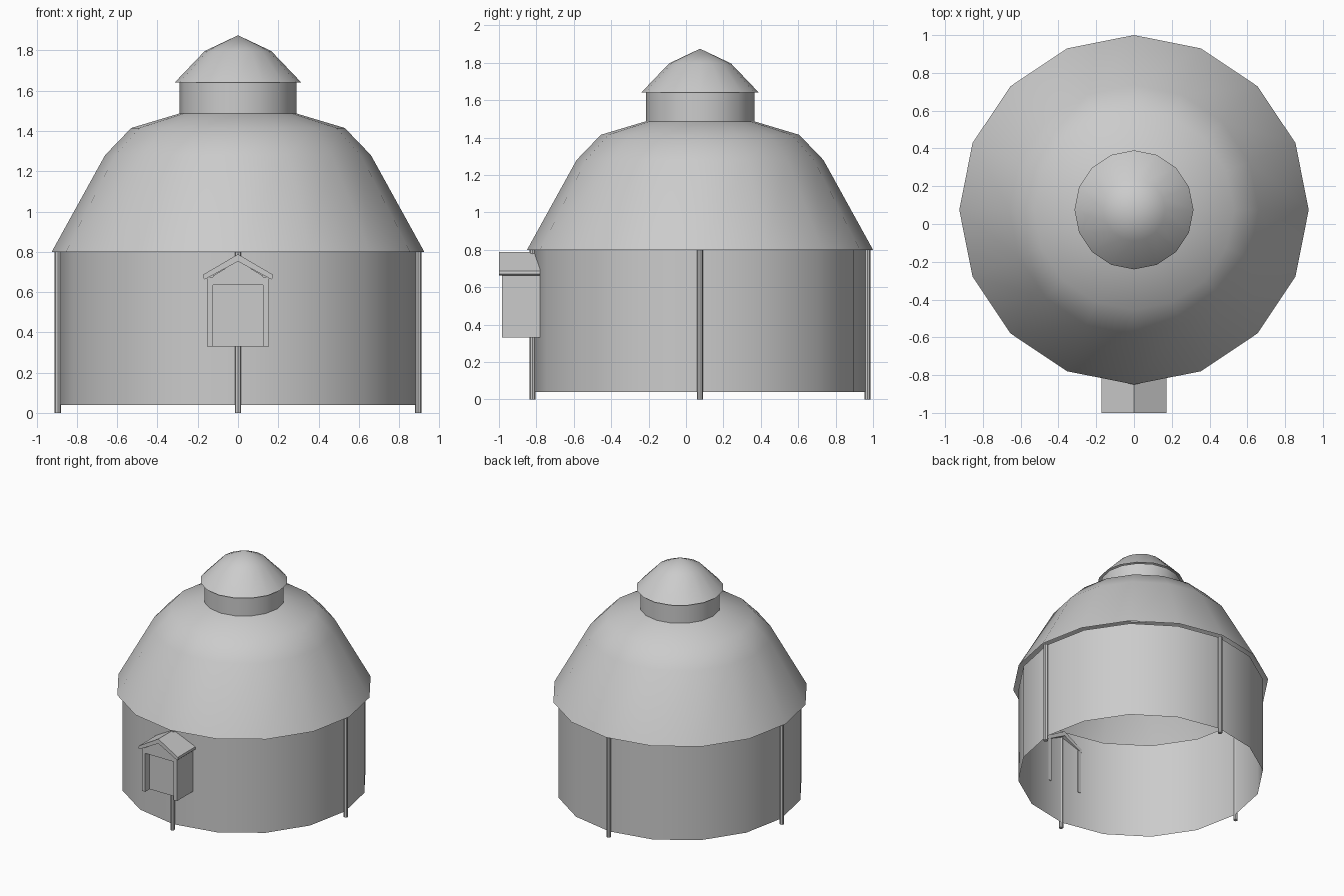
import bpy, math

if "Cube" in bpy.data.objects:
    bpy.data.objects.remove(bpy.data.objects["Cube"])

CY = 0.075      # centre of the round building
SIDES = 16


def make(name, verts, faces, smooth=True):
    me = bpy.data.meshes.new(name)
    me.from_pydata(verts, [], faces)
    me.update()
    ob = bpy.data.objects.new(name, me)
    bpy.context.collection.objects.link(ob)
    if smooth:
        bpy.ops.object.select_all(action='DESELECT')
        bpy.context.view_layer.objects.active = ob
        ob.select_set(True)
        bpy.ops.object.shade_smooth_by_angle(angle=math.radians(42))
    return ob


def lathe(name, profile, cx=0.0, cy=CY, n=SIDES, caps=False):
    """Turn an (r, z) profile listed bottom to top; r = 0 makes a tip."""
    verts, faces, rings = [], [], []
    for r, z in profile:
        if r == 0:
            rings.append([len(verts)] * n)
            verts.append((cx, cy, z))
        else:
            rings.append(list(range(len(verts), len(verts) + n)))
            for i in range(n):
                a = 2 * math.pi * i / n
                verts.append((cx + r * math.cos(a), cy + r * math.sin(a), z))
    for lo, hi in zip(rings, rings[1:]):
        for i in range(n):
            j = (i + 1) % n
            if hi[i] == hi[j]:
                faces.append((lo[i], lo[j], hi[i]))
            else:
                faces.append((lo[i], lo[j], hi[j], hi[i]))
    if caps:
        faces += [rings[0][::-1], rings[-1]]
    return make(name, verts, faces)


def extrude_y(name, outline, y0, y1):
    """Prism from an (x, z) outline, counter-clockwise seen from the front."""
    n = len(outline)
    verts = [(x, y, z) for y in (y0, y1) for x, z in outline]
    faces = [list(range(n)), list(range(2 * n - 1, n - 1, -1))]
    faces += [(i, i + n, (i + 1) % n + n, (i + 1) % n) for i in range(n)]
    return make(name, verts, faces, smooth=False)


# round body, open underneath
lathe("wall", [(0.887, 0.04), (0.887, 0.80)])
lathe("main_roof", [(0.925, 0.80), (0.66, 1.28), (0.53, 1.415), (0.29, 1.487)])
lathe("roof_vent_neck", [(0.29, 1.485), (0.29, 1.645)])
lathe("roof_vent_cap", [(0.315, 1.64), (0.165, 1.797), (0, 1.875)])

# four posts around the wall
for k, side in enumerate(("right", "back", "left", "front")):
    a = k * math.pi / 2
    lathe(side + "_post", [(0.016, 0), (0.016, 0.80)],
          0.895 * math.cos(a), CY + 0.895 * math.sin(a), 8, True)

# small gabled entrance box on the front
for s, side in ((-1, "left"), (1, "right")):
    x0, x1 = sorted((s * 0.153, s * 0.125))
    extrude_y("entrance_%s_side" % side,
              [(x0, 0.33), (x1, 0.33), (x1, 0.675), (x0, 0.675)], -0.985, -0.78)
extrude_y("entrance_gable",
          [(-0.125, 0.635), (0.125, 0.635), (0.125, 0.68), (0, 0.755), (-0.125, 0.68)],
          -0.985, -0.83)
extrude_y("entrance_panel",
          [(-0.125, 0.33), (0.125, 0.33), (0.125, 0.635), (-0.125, 0.635)],
          -0.93, -0.84)
extrude_y("entrance_roof",
          [(-0.165, 0.663), (0, 0.752), (0.165, 0.663), (0.173, 0.670),
           (0.171, 0.688), (0, 0.788), (-0.171, 0.688), (-0.173, 0.670)],
          -1.0, -0.78)
